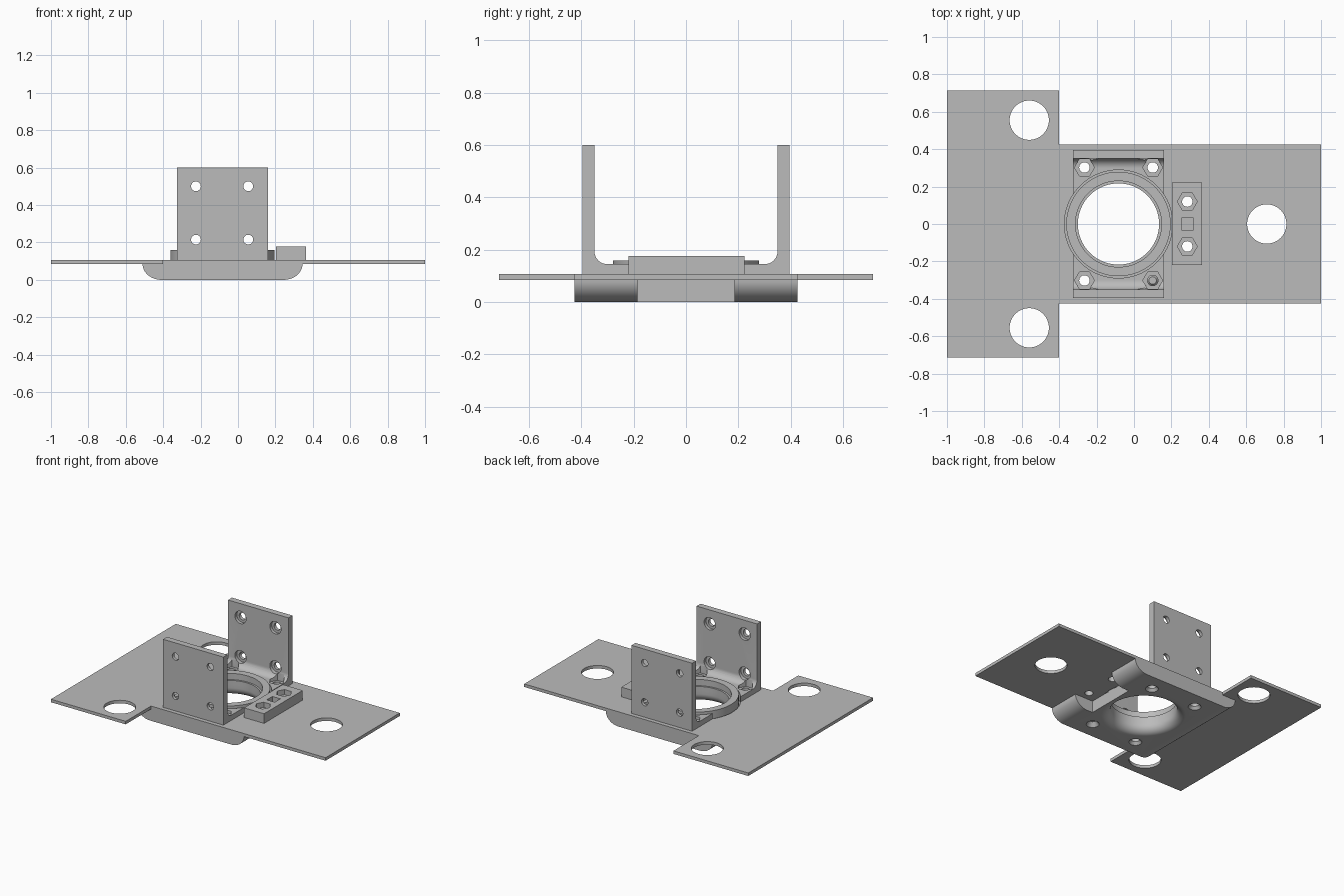
import bpy, bmesh, math
from mathutils import Matrix

if "Cube" in bpy.data.objects:
    bpy.data.objects.remove(bpy.data.objects["Cube"])

grey = bpy.data.materials.new("plain grey")
grey.diffuse_color = (0.5, 0.5, 0.5, 1)
grey.use_nodes = True
grey.node_tree.nodes["Principled BSDF"].inputs["Base Color"].default_value = grey.diffuse_color
CX = -0.083  # centre of the big bore


def make(name, bm):
    bmesh.ops.recalc_face_normals(bm, faces=bm.faces)
    me = bpy.data.meshes.new(name)
    bm.to_mesh(me)
    bm.free()
    me.materials.append(grey)
    ob = bpy.data.objects.new(name, me)
    bpy.context.collection.objects.link(ob)
    return ob


def prism(name, pts, a, b, axis="z"):
    """Extrude a 2D outline from a to b: (x, y) along z, (x, z) along y, (y, z) along x."""
    put = {"z": lambda p, q, t: (p, q, t), "y": lambda p, q, t: (p, t, q),
           "x": lambda p, q, t: (t, p, q)}[axis]
    bm = bmesh.new()
    f = bm.faces.new([bm.verts.new(put(p, q, a)) for p, q in pts])
    ext = bmesh.ops.extrude_face_region(bm, geom=[f])["geom"]
    d = put(0, 0, b - a)
    bmesh.ops.translate(bm, vec=d, verts=[v for v in ext if isinstance(v, bmesh.types.BMVert)])
    return make(name, bm)


def box(name, x0, x1, y0, y1, z0, z1):
    return prism(name, [(x0, y0), (x1, y0), (x1, y1), (x0, y1)], z0, z1)


def circle(x, y, r, n=32, a0=0.0, a1=2 * math.pi, closed=True):
    steps = n if closed else n - 1
    return [(x + r * math.cos(a0 + (a1 - a0) * i / steps),
             y + r * math.sin(a0 + (a1 - a0) * i / steps)) for i in range(n)]


def lathe(name, profile, n=96):
    """Revolve a closed (radius, z) outline about the bore axis."""
    bm = bmesh.new()
    rings = [[bm.verts.new((CX + r * math.cos(2 * math.pi * i / n),
                            r * math.sin(2 * math.pi * i / n), z)) for i in range(n)]
             for r, z in profile]
    for k in range(len(rings)):
        p, q = rings[k], rings[(k + 1) % len(rings)]
        for i in range(n):
            j = (i + 1) % n
            bm.faces.new((p[i], p[j], q[j], q[i]))
    return make(name, bm)


def cone(x, y, r0, r1, z0, z1):
    bm = bmesh.new()
    bmesh.ops.create_cone(bm, cap_ends=True, segments=32, radius1=r0, radius2=r1, depth=z1 - z0,
                          matrix=Matrix.Translation((x, y, (z0 + z1) / 2)))
    return make("cutter", bm)


def cut(ob, *cutters):
    for c in cutters:
        m = ob.modifiers.new("cut", "BOOLEAN")
        m.operation, m.solver, m.object = "DIFFERENCE", "EXACT", c
        bpy.context.view_layer.objects.active = ob
        bpy.ops.object.modifier_apply(modifier=m.name)
        bpy.data.objects.remove(c)


def hole(x, y, r, z0=-0.1, z1=0.3, n=32):
    return prism("cutter", circle(x, y, r, n), z0, z1)


bolts = [(x, y) for x in (-0.265, 0.10) for y in (-0.302, 0.302)]
block_bolts = [(0.285, -0.12), (0.285, 0.12)]

# T-shaped sheet plate
plate = prism("base_plate", [(-1, -.715), (-.4, -.715), (-.4, -.425), (1, -.425),
                             (1, .425), (-.4, .425), (-.4, .715), (-1, .715)], 0.085, 0.107)
cut(plate, hole(CX, 0, 0.289, n=96))
for x, y in [(-0.56, -0.555), (-0.56, 0.555), (0.71, 0)]:
    cut(plate, hole(x, y, 0.105, n=64))
for x, y in bolts + block_bolts:
    cut(plate, hole(x, y, 0.028))

# Lower boss with rounded ends, a notch and a flared bore
R = 0.085
outline = (circle(-0.51 + R + .015, R, R + .015, 14, math.pi, 1.5 * math.pi, False)
           + circle(0.345 - R - .015, R, R + .015, 14, 1.5 * math.pi, 2 * math.pi, False))
outline = [(x, max(0, R + (z - R) * R / (R + .015))) for x, z in outline]
boss = prism("lower_boss", outline, -0.425, 0.425, "y")
cut(boss, box("cutter", 0.2, 0.5, -0.185, 0.185, -0.1, 0.2), hole(CX, 0, 0.217, n=96))
flare = [(0.1, -0.02), (0.277, -0.02)] + [
    (0.277 - 0.06 * math.sin(t), 0.06 - 0.06 * math.cos(t))
    for t in [math.pi / 2 * i / 10 for i in range(11)]] + [(0.1, 0.06)]
cut(boss, lathe("cutter", flare))
for x, y in bolts:
    cut(boss, hole(x, y, 0.028), cone(x, y, 0.05, 0.02, -0.01, 0.03))

# Stepped collar around the bore
collar = lathe("bore_collar", [(0.217, 0.084), (0.279, 0.084), (0.279, 0.16),
                               (0.23, 0.16), (0.23, 0.115), (0.217, 0.115)])

# Two upright L brackets with filleted inner corner
for s, name in ((-1, "front_bracket"), (1, "back_bracket")):
    prof = [(0.1, 0.107), (0.395, 0.107), (0.395, 0.6), (0.35, 0.6)]
    prof += circle(0.30, 0.195, 0.05, 10, 0, -math.pi / 2, False) + [(0.1, 0.145)]
    br = prism(name, [(s * y, z) for y, z in prof], -0.325, 0.16, "x")
    cut(br, hole(CX, 0, 0.289, n=96))
    for x, y in bolts:
        if y * s > 0:
            cut(br, hole(x, y, 0.028), hole(x, y, 0.053, 0.125, 0.25, 6))
    for x in (-0.225, 0.055):
        for z in (0.215, 0.5):
            lo, hi = sorted((s * 0.28, s * 0.372))
            cut(br, prism("cutter", circle(x, z, 0.026), s * 0.28, s * 0.5, "y"),
                prism("cutter", circle(x, z, 0.045), lo, hi, "y"))

# Small block with nut pockets and a square pocket
block = box("side_block", 0.203, 0.363, -0.22, 0.223, 0.107, 0.177)
for x, y in block_bolts:
    cut(block, hole(x, y, 0.028), hole(x, y, 0.053, 0.14, 0.3, 6))
cut(block, box("cutter", 0.253, 0.317, -0.032, 0.032, 0.05, 0.3))

# Smooth curved walls, keep edges sharp
for ob in bpy.data.objects:
    ob.select_set(True)
bpy.ops.object.shade_smooth_by_angle(angle=math.radians(30))
